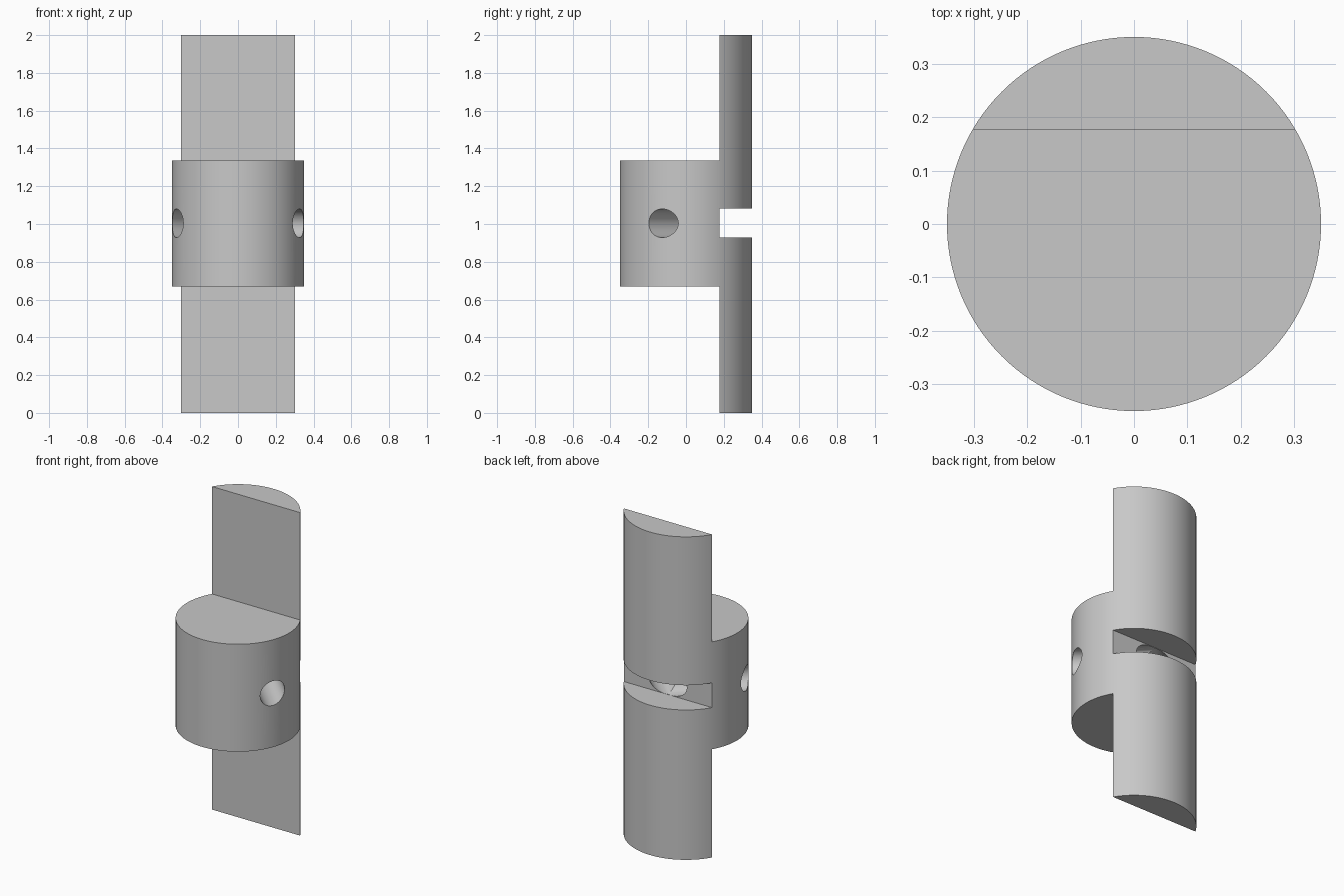
import bpy
import math
from mathutils import Vector

cube = bpy.data.objects.get("Cube")
if cube:
    bpy.data.objects.remove(cube, do_unlink=True)

RADIUS = 0.35
FLAT_Y = 0.177
MID_Z = 1.004

grey = bpy.data.materials.new("plain grey")
grey.use_nodes = True
colour = (0.58, 0.58, 0.58, 1)
grey.diffuse_color = colour
grey.node_tree.nodes["Principled BSDF"].inputs["Base Color"].default_value = colour


def box(name, low, high):
    low, high = Vector(low), Vector(high)
    bpy.ops.mesh.primitive_cube_add(size=1, location=(low + high) / 2)
    ob = bpy.context.object
    ob.name = name
    ob.scale = high - low
    return ob


def cut(target, cutter):
    cutter.hide_render = True
    mod = target.modifiers.new("cut", "BOOLEAN")
    mod.operation = "DIFFERENCE"
    mod.solver = "EXACT"
    mod.object = cutter
    bpy.context.view_layer.update()
    bpy.ops.object.select_all(action="DESELECT")
    bpy.context.view_layer.objects.active = target
    target.select_set(True)
    bpy.ops.object.modifier_apply(modifier=mod.name)
    bpy.data.objects.remove(cutter, do_unlink=True)


# Full round bar
bpy.ops.mesh.primitive_cylinder_add(vertices=128, radius=RADIUS, depth=2, location=(0, 0, 1))
bar = bpy.context.object
bar.name = "round_bar_body"
bar.data.materials.append(grey)

# Flats above and below the central drum
cut(bar, box("upper_flat_cutter", (-1, -1, 1.335), (1, FLAT_Y, 3)))
cut(bar, box("lower_flat_cutter", (-1, -1, -1), (1, FLAT_Y, 0.67)))

# Slot across the back
cut(bar, box("slot_cutter", (-1, FLAT_Y, 0.928), (1, 1, 1.081)))

# Two slanted holes from the slot out to the sides
for side in (1, -1):
    direction = Vector((side, -1, 0)).normalized()
    start = Vector((0, 0.2, MID_Z)) - direction * 0.12
    length = 0.9
    bpy.ops.mesh.primitive_cylinder_add(
        vertices=64, radius=0.0755, depth=length, location=start + direction * length / 2,
        rotation=direction.to_track_quat("Z", "Y").to_euler())
    bpy.context.object.name = "hole_cutter"
    cut(bar, bpy.context.object)

bpy.ops.object.shade_smooth_by_angle(angle=math.radians(30))
